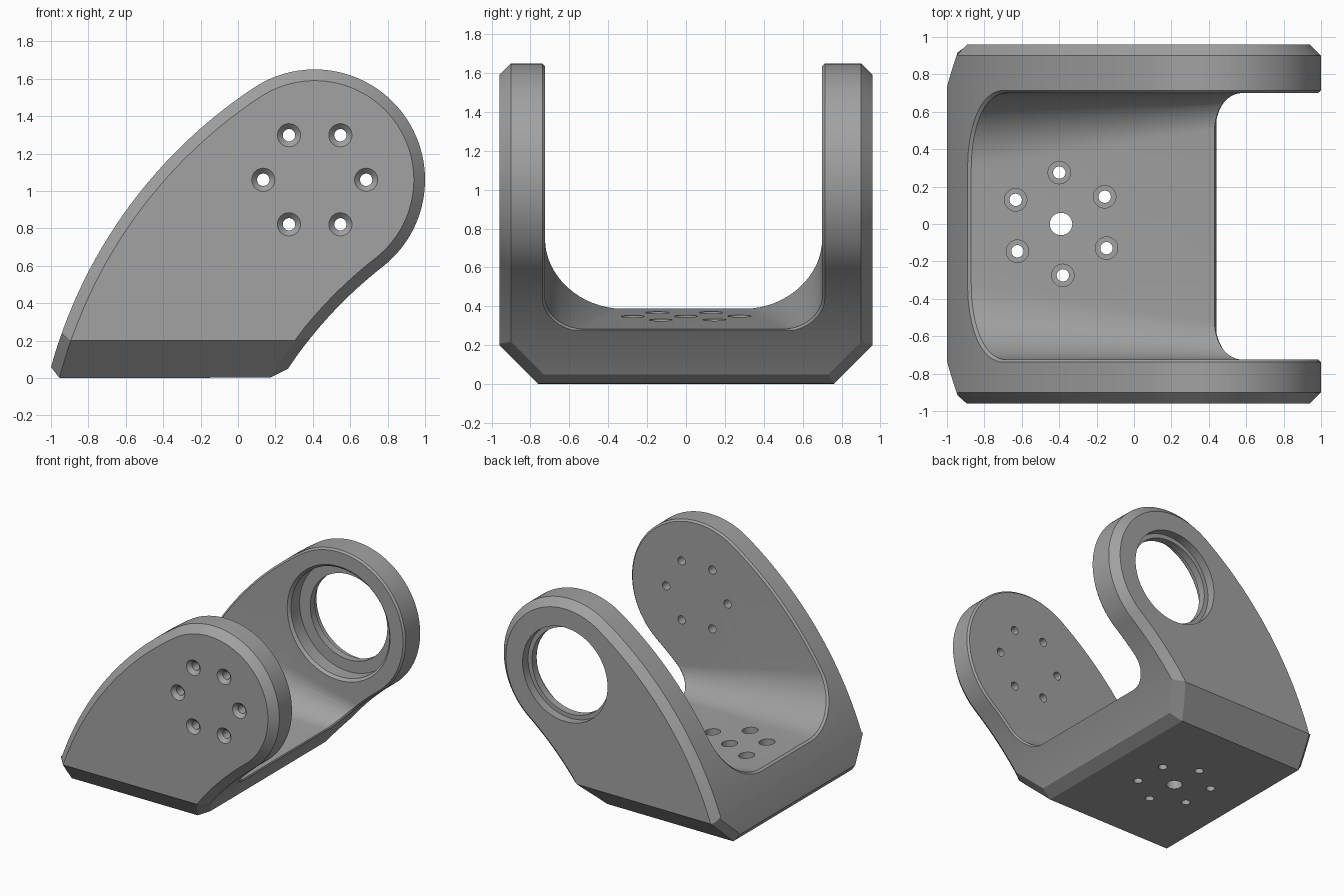
import bpy, bmesh
from math import sin, cos, atan2, radians, pi
from mathutils import Vector, Matrix

if "Cube" in bpy.data.objects:
    bpy.data.objects.remove(bpy.data.objects["Cube"])


def make_object(name, bm):
    bmesh.ops.recalc_face_normals(bm, faces=bm.faces)
    mesh = bpy.data.meshes.new(name)
    bm.to_mesh(mesh)
    bm.free()
    obj = bpy.data.objects.new(name, mesh)
    bpy.context.collection.objects.link(obj)
    return obj


def loft(bm, rings):
    """Closed rings of points skinned together and capped."""
    vs = [[bm.verts.new(p) for p in ring] for ring in rings]
    n = len(vs[0])
    for a, b in zip(vs, vs[1:]):
        for i in range(n):
            bm.faces.new((a[i], a[(i + 1) % n], b[(i + 1) % n], b[i]))
    bm.faces.new(vs[0][::-1])
    bm.faces.new(vs[-1])


def arc(c, r, a0, a1, n):
    return [Vector((c[0] + r * cos(a0 + (a1 - a0) * i / n),
                    c[1] + r * sin(a0 + (a1 - a0) * i / n))) for i in range(n + 1)]


def tangent_arc(t, d, p, n):
    """Arc starting at t, centred along direction d, ending at p."""
    v = t - p
    r = -v.length_squared / (2 * v.dot(d))
    c = t + d * r
    s, e = t - c, p - c
    return arc(c, abs(r), atan2(s.y, s.x), atan2(e.y, e.x), n)


def chamfer(bm, edges, offset):
    bmesh.ops.bevel(bm, geom=edges, offset=offset, offset_type='OFFSET', segments=1,
                    profile=0.5, affect='EDGES', clamp_overlap=False)


def cut(obj, cutter):
    cutter.hide_render = True
    mod = obj.modifiers.new("cut", 'BOOLEAN')
    mod.operation = 'DIFFERENCE'
    mod.solver = 'EXACT'
    mod.object = cutter
    bpy.context.view_layer.objects.active = obj
    bpy.ops.object.modifier_apply(modifier=mod.name)
    bpy.data.objects.remove(cutter, do_unlink=True)


def drill(obj, profile, matrix, n=32):
    """Cut a turned shape: profile of (radius, height) along local z."""
    bm = bmesh.new()
    loft(bm, [[matrix @ Vector((r * cos(2 * pi * i / n), r * sin(2 * pi * i / n), h))
               for i in range(n)] for r, h in profile])
    cut(obj, make_object("drill_cutter", bm))


# Side profile: round ear, long back arc, short hollow front arc
EAR, R = Vector((0.41, 1.06)), 0.59
head = arc(EAR, R, radians(-52), radians(123.5), 56)
back_arc = tangent_arc(head[-1], (EAR - head[-1]).normalized(), Vector((-1.015, 0)), 28)
front_arc = tangent_arc(head[0], (head[0] - EAR).normalized(), Vector((0.235, 0)), 14)
outline = head + back_arc[1:] + front_arc[:0:-1]

# Solid block with slanted lower corners
bm = bmesh.new()
loft(bm, [[(p.x, y, p.y) for p in outline] for y in (-0.96, 0.96)])
bmesh.ops.recalc_face_normals(bm, faces=bm.faces)
for s in (-1, 1):
    res = bmesh.ops.bisect_plane(bm, geom=bm.verts[:] + bm.edges[:] + bm.faces[:], dist=1e-5,
                                 plane_co=(0, 0.96 * s, 0.2), plane_no=(0, s, -1),
                                 clear_outer=True)
    rim = [e for e in res["geom_cut"] if isinstance(e, bmesh.types.BMEdge)]
    bmesh.ops.contextual_create(bm, geom=rim)
bmesh.ops.recalc_face_normals(bm, faces=bm.faces)
bm.normal_update()


def is_cap(f):
    return f.normal.z < -0.99 or abs(f.normal.y) > 0.5


# Chamfer all edges between the flat caps and the curved rim
chamfer(bm, [e for e in bm.edges if len(e.link_faces) == 2
             and is_cap(e.link_faces[0]) != is_cap(e.link_faces[1])], 0.06)
for v in bm.verts:  # keep chamfer corners inside the block
    v.co.z = max(v.co.z, 0)
    lim = min(0.96, 0.76 + v.co.z)
    v.co.y = max(-lim, min(lim, v.co.y))
bracket = make_object("yoke_bracket", bm)

# Channel between the ears: sloped floor, corner fillets growing to the back
bm = bmesh.new()
rings = []
for x in (-1.2, -0.6, 0.0, 0.6, 1.2):
    r, z = 0.265 - 0.155 * x, 0.318 - 0.08 * x
    section = (arc((-0.725 + r, z + r), r, pi, 1.5 * pi, 16)
               + arc((0.7 - r, z + r), r, 1.5 * pi, 2 * pi, 16)
               + [Vector((0.7, 2)), Vector((-0.725, 2))])
    rings.append([(x, p.x, p.y) for p in section])
loft(bm, rings)
bmesh.ops.triangulate(bm, faces=[f for f in bm.faces if len(f.verts) == 4])
cut(bracket, make_object("channel_cutter", bm))

# Fine chamfer along the channel rim
bm = bmesh.new()
bm.from_mesh(bracket.data)
bm.normal_update()


def is_rim(f):
    floor = f.normal.z > 0.95 and f.calc_center_median().z < 0.6
    return abs(f.normal.y) < 2e-3 and f.normal.z > -0.99 and not floor


chamfer(bm, [e for e in bm.edges if len(e.link_faces) == 2
             and is_rim(e.link_faces[0]) != is_rim(e.link_faces[1])
             and all(abs(v.co.y) < 0.74 and v.co.z > 0.2 for v in e.verts)], 0.014)
bm.to_mesh(bracket.data)
bm.free()

# Stepped bearing bore in the rear ear
along_y = Matrix.Rotation(-pi / 2, 4, 'X')
drill(bracket, [(0.46, 0.66), (0.46, 0.70), (0.44, 0.72), (0.44, 0.83), (0.345, 0.83),
                (0.345, 0.89), (0.38, 0.89), (0.38, 1.0)],
      Matrix.Translation((EAR.x, 0, EAR.y)) @ along_y, 72)

# Six countersunk screw holes in the front ear
for k in range(6):
    a = k * pi / 3
    drill(bracket, [(0.062, -1.0), (0.062, -0.96), (0.033, -0.931), (0.033, -0.6)],
          Matrix.Translation((EAR.x + 0.275 * cos(a), 0, EAR.y + 0.275 * sin(a))) @ along_y)

# Six counterbored screw holes and one centre hole in the floor
for k in range(6):
    a = radians(92) + k * pi / 3
    drill(bracket, [(0.033, -0.1), (0.033, 0.2), (0.06, 0.2), (0.06, 0.6)],
          Matrix.Translation((-0.39 + 0.275 * cos(a), 0.275 * sin(a), 0)))
drill(bracket, [(0.06, -0.1), (0.06, 0.6)], Matrix.Translation((-0.39, 0, 0)))

# Dark grey metal
metal = bpy.data.materials.new("dark_grey_metal")
metal.diffuse_color = (0.36, 0.36, 0.36, 1)
metal.use_nodes = True
metal.node_tree.nodes["Principled BSDF"].inputs["Base Color"].default_value = metal.diffuse_color
bracket.data.materials.clear()
bracket.data.materials.append(metal)

# Smooth the curves, keep the machined edges sharp
bpy.ops.object.select_all(action='DESELECT')
bracket.select_set(True)
bpy.context.view_layer.objects.active = bracket
bpy.ops.object.shade_smooth_by_angle(angle=radians(20))
